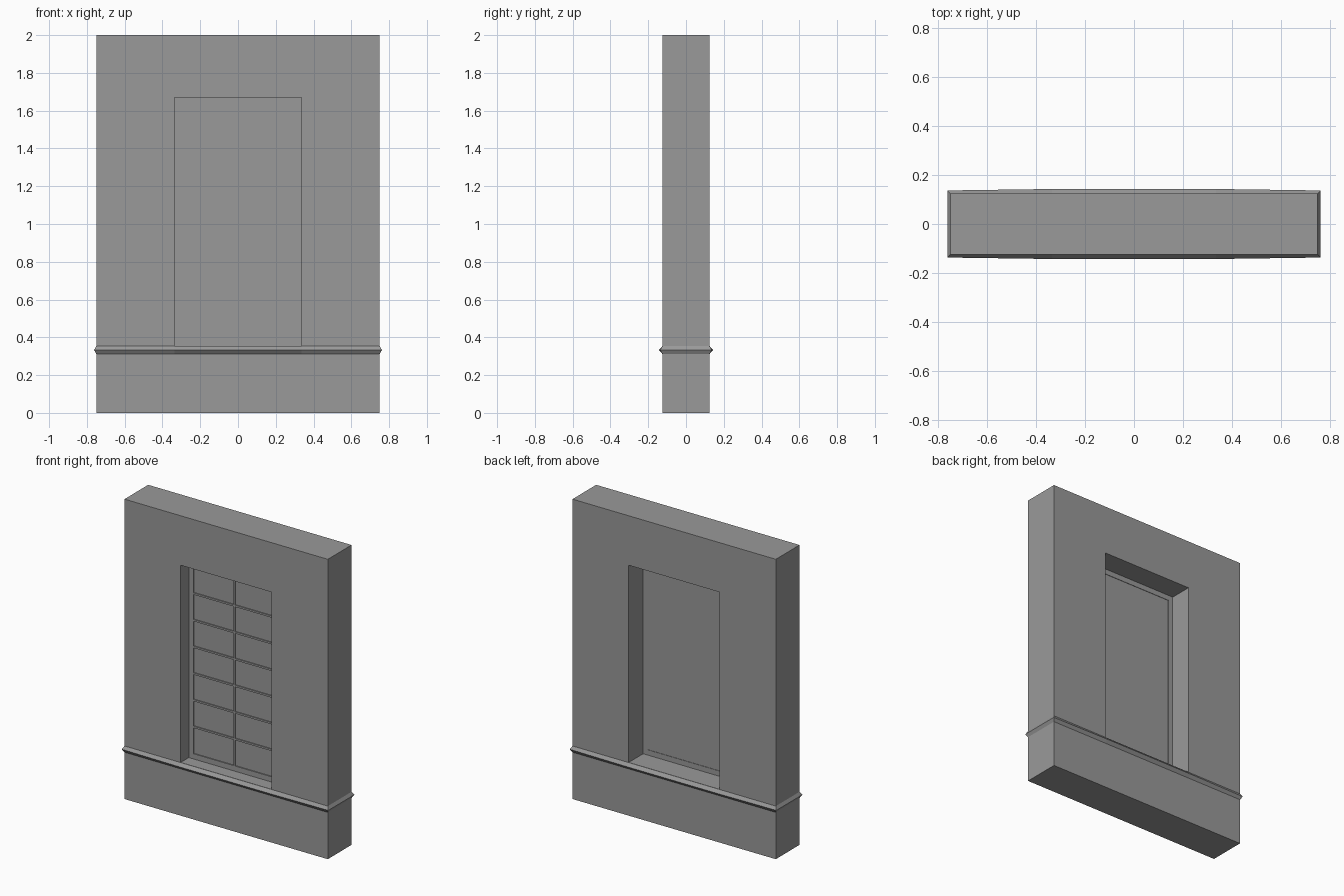
import bpy
import bmesh

if "Cube" in bpy.data.objects:
    bpy.data.objects.remove(bpy.data.objects["Cube"], do_unlink=True)

GREY = (0.32, 0.32, 0.32, 1)
plaster = bpy.data.materials.new("plain_grey")
plaster.use_nodes = True
plaster.diffuse_color = GREY
plaster.node_tree.nodes["Principled BSDF"].inputs["Base Color"].default_value = GREY

HALF_W, HALF_D, HEIGHT = 0.75, 0.125, 2.0
OPEN_X, OPEN_LOW, OPEN_TOP = 0.335, 0.355, 1.67
BORDER = 0.035


def finish(name, bm):
    bmesh.ops.recalc_face_normals(bm, faces=bm.faces)
    mesh = bpy.data.meshes.new(name)
    bm.to_mesh(mesh)
    bm.free()
    mesh.materials.append(plaster)
    obj = bpy.data.objects.new(name, mesh)
    bpy.context.collection.objects.link(obj)
    return obj


def box(name, x0, x1, y0, y1, z0, z1):
    bm = bmesh.new()
    bmesh.ops.create_cube(bm, size=1)
    for v in bm.verts:
        v.co = (x1 if v.co.x > 0 else x0,
                y1 if v.co.y > 0 else y0,
                z1 if v.co.z > 0 else z0)
    return finish(name, bm)


def bridge(bm, a, b):
    n = len(a)
    for i in range(n):
        j = (i + 1) % n
        bm.faces.new((a[i], a[j], b[j], b[i]))


def panel_with_hole(name, outer, inner, y0, y1):
    """Upright slab with a rectangular hole; rectangles are (half width, low, top)."""
    bm = bmesh.new()

    def loop(rect, y):
        w, low, top = rect
        return [bm.verts.new((x, y, z))
                for x, z in ((-w, low), (w, low), (w, top), (-w, top))]

    loops = [loop(outer, y0), loop(inner, y0), loop(inner, y1), loop(outer, y1)]
    for i in range(4):
        bridge(bm, loops[i], loops[(i + 1) % 4])
    return finish(name, bm)


# Wall with the window opening
opening = (OPEN_X, OPEN_LOW, OPEN_TOP)
panel_with_hole("wall", (HALF_W, 0, HEIGHT), opening, -HALF_D, HALF_D)

# Thin pointed moulding around the wall, slightly fuller below the window
bm = bmesh.new()
half_plan = [(-HALF_W, -HALF_D, 0.012), (-OPEN_X, -HALF_D, 0.018),
             (OPEN_X, -HALF_D, 0.018), (HALF_W, -HALF_D, 0.012)]
plan = half_plan + [(-x, -y, out) for x, y, out in half_plan]
rows = []
for z, reach in ((0.312, 0), (0.333, 1), (0.354, 0)):
    row = []
    for x, y, out in plan:
        side = 0.012 * reach if abs(x) == HALF_W else 0
        row.append(bm.verts.new((x + (side if x > 0 else -side),
                                 y + (out if y > 0 else -out) * reach, z)))
    rows.append(row)
bridge(bm, rows[0], rows[1])
bridge(bm, rows[1], rows[2])
finish("string_moulding", bm)

# Window frame and pane
glass_x, glass_low, glass_top = OPEN_X - BORDER, OPEN_LOW + BORDER, OPEN_TOP - BORDER
panel_with_hole("window_frame", opening, (glass_x, glass_low, glass_top), -0.04, -0.027)
box("window_pane", -glass_x, glass_x, -0.033, -0.03, glass_low, glass_top)

# Glazing bars on the front of the pane
BAR = 0.006
box("upright_bar", -BAR, BAR, -0.04, -0.032, glass_low, glass_top)
PANES = 7
for i in range(1, PANES):
    z = glass_low + (glass_top - glass_low) * i / PANES
    for side, x0, x1 in (("right", -glass_x, -BAR), ("left", BAR, glass_x)):
        box(f"cross_bar_{side}_{i}", x0, x1, -0.04, -0.032, z - BAR, z + BAR)
